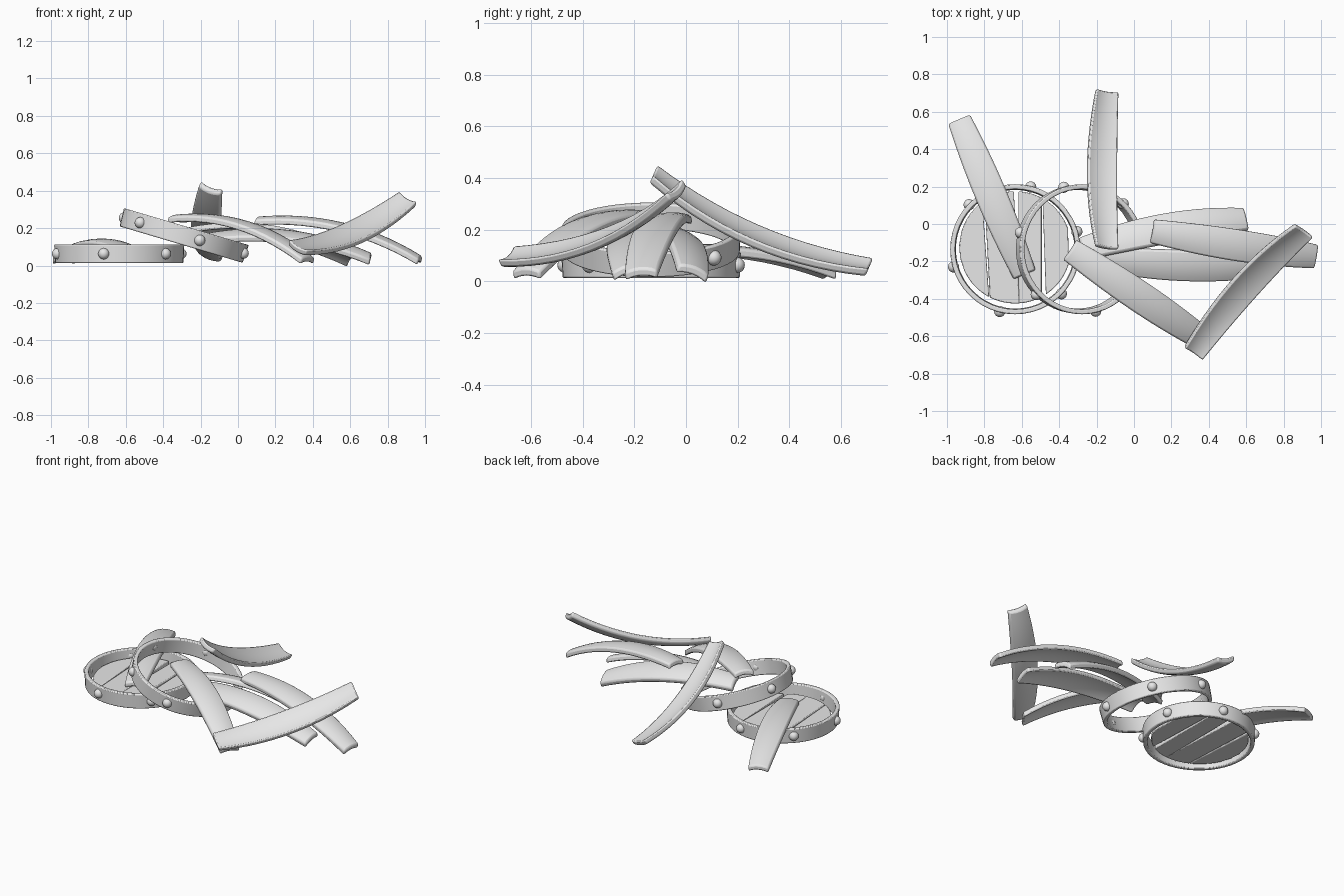
import bpy, bmesh, math
from mathutils import Vector, Matrix

cube = bpy.data.objects.get("Cube")
if cube:
    bpy.data.objects.remove(cube, do_unlink=True)

grey = bpy.data.materials.new("plain grey")
grey.use_nodes = True
grey.diffuse_color = (0.8, 0.8, 0.8, 1)
grey.node_tree.nodes["Principled BSDF"].inputs["Base Color"].default_value = grey.diffuse_color


def finish(name, bm, bevel=0.0, matrix=None):
    bmesh.ops.recalc_face_normals(bm, faces=bm.faces)
    mesh = bpy.data.meshes.new(name)
    bm.to_mesh(mesh)
    bm.free()
    mesh.materials.append(grey)
    ob = bpy.data.objects.new(name, mesh)
    bpy.context.collection.objects.link(ob)
    if matrix:
        ob.matrix_world = matrix
    if bevel:
        mod = ob.modifiers.new("Soft edges", 'BEVEL')
        mod.width, mod.segments = bevel, 2
        mod.limit_method, mod.angle_limit = 'ANGLE', math.radians(40)
    bpy.ops.object.select_all(action='DESELECT')
    ob.select_set(True)
    bpy.context.view_layer.objects.active = ob
    bpy.ops.object.shade_smooth_by_angle(angle=math.radians(40))
    return ob


def stave(name, start, end, bow, roll, rows=14, cols=6, thick=0.034):
    """Bowed barrel board: wider in the middle, cupped across its width."""
    start, end = Vector(start), Vector(end)
    along = end - start
    side = along.cross(Vector((0, 0, 1))).normalized()
    side = Matrix.Rotation(math.radians(roll), 3, along) @ side
    up = side.cross(along).normalized()
    cup = math.copysign(0.014, bow)
    bm = bmesh.new()
    layers = []
    for h in (-thick / 2, thick / 2):
        grid = []
        for i in range(rows + 1):
            t = i / rows
            belly = 1 - (2 * t - 1) ** 2
            half = 0.063 + 0.021 * belly
            row = []
            for j in range(cols + 1):
                u = 2 * j / cols - 1
                lift = bow * belly - cup * u * u + h
                row.append(bm.verts.new(start + along * t + side * (u * half) + up * lift))
            grid.append(row)
        layers.append(grid)
    low, high = layers
    for g in layers:
        for i in range(rows):
            for j in range(cols):
                bm.faces.new((g[i][j], g[i + 1][j], g[i + 1][j + 1], g[i][j + 1]))
    for i in range(rows):
        for j in (0, cols):
            bm.faces.new((low[i][j], low[i + 1][j], high[i + 1][j], high[i][j]))
    for j in range(cols):
        for i in (0, rows):
            bm.faces.new((low[i][j], low[i][j + 1], high[i][j + 1], high[i][j]))
    return finish(name, bm, 0.009)


def hoop(name, centre, tilt, first_stud, sides=48):
    """Metal band with six round studs."""
    matrix = Matrix.Translation(centre) @ Matrix.Rotation(math.radians(tilt), 4, 'Y')
    profile = [(0.348, 0.05), (0.343, -0.05), (0.317, -0.05), (0.322, 0.05)]
    bm = bmesh.new()
    rings = []
    for i in range(sides):
        a = math.tau * i / sides
        rings.append([bm.verts.new((r * math.cos(a), r * math.sin(a), z)) for r, z in profile])
    for i in range(sides):
        a, b = rings[i], rings[(i + 1) % sides]
        for k in range(4):
            n = (k + 1) % 4
            bm.faces.new((a[k], b[k], b[n], a[n]))
    finish(name, bm, 0.006, matrix)
    bm = bmesh.new()
    for k in range(6):
        a = math.radians(first_stud + 60 * k)
        spot = Matrix.Translation((0.343 * math.cos(a), 0.343 * math.sin(a), 0))
        bmesh.ops.create_uvsphere(bm, u_segments=16, v_segments=10, radius=0.03, matrix=spot)
    finish(name + "_studs", bm, 0, matrix)


def lid_plank(name, x0, x1, turn, centre=(-0.635, -0.125), radius=0.3, steps=8):
    """Board cut from a round lid, between two straight lines."""
    bm = bmesh.new()
    xs = [x0 + (x1 - x0) * i / steps for i in range(steps + 1)]
    arc = [(x, math.sqrt(max(radius ** 2 - x * x, 0.0004))) for x in xs]
    outline = arc + [(x, -y) for x, y in reversed(arc)]
    face = bm.faces.new([bm.verts.new((x, y, 0)) for x, y in outline])
    raised = bmesh.ops.extrude_face_region(bm, geom=[face])
    verts = [g for g in raised["geom"] if isinstance(g, bmesh.types.BMVert)]
    bmesh.ops.translate(bm, verts=verts, vec=(0, 0, 0.03))
    matrix = Matrix.Translation((*centre, 0.03)) @ Matrix.Rotation(math.radians(turn), 4, 'Z')
    finish(name, bm, 0.005, matrix)


# Two loose hoops, one flat and one leaning on it
hoop("flat_hoop", (-0.635, -0.135, 0.063), 0, 16)
hoop("leaning_hoop", (-0.29, -0.135, 0.16), 16.5, 45)

# Broken lid lying inside the flat hoop
lid_plank("lid_plank_outer_right", -0.298, -0.158, 4)
lid_plank("lid_plank_inner_right", -0.15, 0.008, 3)
lid_plank("lid_plank_inner_left", 0.018, 0.142, 0)
lid_plank("lid_plank_outer_left", 0.155, 0.285, 2)

# Scattered staves
stave("stave_over_lid", (-0.935, 0.56, 0.035), (-0.585, -0.27, 0.085), 0.065, 0)
stave("stave_back", (-0.15, -0.13, 0.405), (-0.15, 0.705, 0.045), -0.07, 22)
stave("stave_middle", (-0.28, -0.13, 0.18), (0.6, 0.03, 0.04), 0.08, -20)
stave("stave_far_left", (0.1, -0.04, 0.245), (0.975, -0.175, 0.035), 0.075, 4)
stave("stave_under", (-0.18, -0.19, 0.15), (0.71, -0.225, 0.045), 0.07, 15)
stave("stave_front", (-0.34, -0.14, 0.255), (0.375, -0.62, 0.035), 0.08, 0)
stave("stave_crossing", (0.315, -0.685, 0.085), (0.905, -0.03, 0.345), -0.07, 27)
